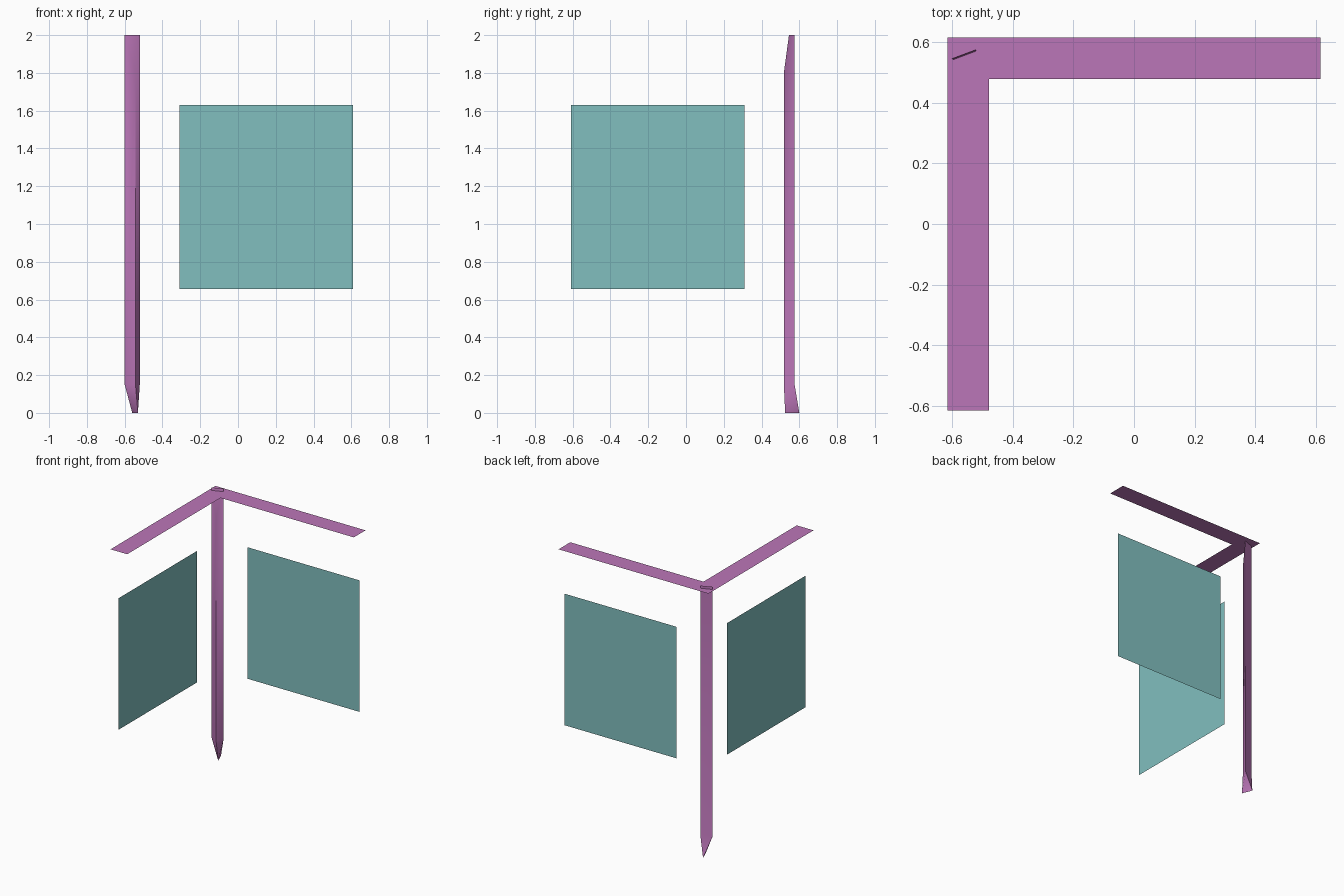
import bpy
from math import radians

if "Cube" in bpy.data.objects:
    bpy.data.objects.remove(bpy.data.objects["Cube"])


def material(name, rgb):
    m = bpy.data.materials.new(name)
    m.diffuse_color = (*rgb, 1)
    m.use_nodes = True
    m.node_tree.nodes["Principled BSDF"].inputs["Base Color"].default_value = m.diffuse_color
    return m


def mesh_object(name, verts, faces, mat):
    me = bpy.data.meshes.new(name)
    me.from_pydata(verts, [], faces)
    me.update()
    me.materials.append(mat)
    ob = bpy.data.objects.new(name, me)
    bpy.context.collection.objects.link(ob)
    return ob


purple = material("purple", (0.50, 0.18, 0.48))
teal = material("teal", (0.22, 0.52, 0.52))

# Flat L-shaped top strip along the back and left sides
o, i, z = 0.615, 0.478, 1.98
mesh_object("top_strip",
            [(-o, -o, z), (-i, -o, z), (-i, i, z), (o, i, z), (o, o, z), (-o, o, z)],
            [(0, 1, 2, 5), (2, 3, 4, 5)], purple)

# Two flat hanging panels, mirrored across the corner diagonal
z0, z1, p = 0.655, 1.63, 0.555
mesh_object("back_panel",
            [(-0.31, p, z0), (0.61, p, z0), (0.61, p, z1), (-0.31, p, z1)],
            [(0, 1, 2, 3)], teal)
mesh_object("left_panel",
            [(-p, -0.61, z0), (-p, 0.31, z0), (-p, 0.31, z1), (-p, -0.61, z1)],
            [(0, 1, 2, 3)], teal)

# Three-sided corner post, slanted at the top and pinched to an edge at the foot
A, B, C = (-0.60, 0.545), (-0.52, 0.575), (-0.543, 0.518)
verts = [(*A, 0.15), (*B, 0.15), (*C, 0.15),
         (*A, 2.0), (*B, 2.0), (*C, 1.8),
         (-0.53, 0.525, 0), (-0.56, 0.60, 0)]
faces = [(0, 2, 5, 3), (2, 1, 4, 5), (1, 0, 3, 4), (3, 5, 4),
         (0, 6, 2), (2, 6, 1), (1, 6, 7), (0, 7, 6), (0, 1, 7)]
post = mesh_object("corner_post", verts, faces, purple)
bpy.context.view_layer.objects.active = post
post.select_set(True)
bpy.ops.object.shade_smooth_by_angle(angle=radians(50))
